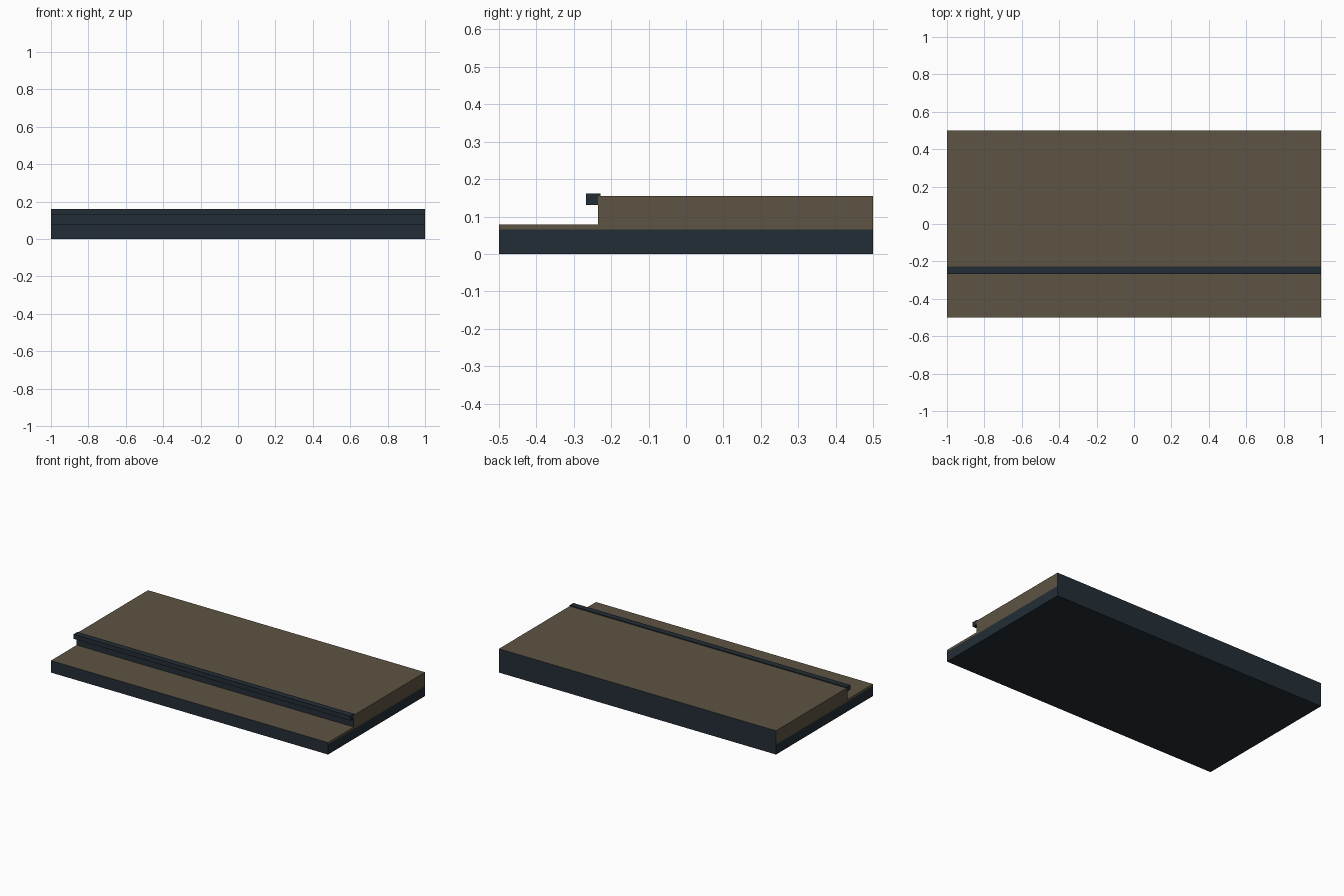
import bpy, bmesh

if "Cube" in bpy.data.objects:
    bpy.data.objects.remove(bpy.data.objects["Cube"])


def material(name, rgb):
    m = bpy.data.materials.new(name)
    m.diffuse_color = (*rgb, 1.0)
    m.use_nodes = True
    m.node_tree.nodes["Principled BSDF"].inputs["Base Color"].default_value = m.diffuse_color
    return m


dark = material("dark slate", (0.017, 0.027, 0.037))
brown = material("dull brown", (0.109, 0.087, 0.055))


def extrude_profile(name, profile, mats, rule=None):
    """Sweep a (y, z) profile along x from -1 to 1; rule picks each face's material."""
    bm = bmesh.new()
    face = bm.faces.new([bm.verts.new((-1, y, z)) for y, z in profile])
    ext = bmesh.ops.extrude_face_region(bm, geom=[face], use_keep_orig=True)
    moved = [v for v in ext["geom"] if isinstance(v, bmesh.types.BMVert)]
    bmesh.ops.translate(bm, verts=moved, vec=(2, 0, 0))
    bmesh.ops.recalc_face_normals(bm, faces=bm.faces[:])
    bm.normal_update()
    if rule:
        for f in bm.faces:
            f.material_index = rule(f.normal)
    me = bpy.data.meshes.new(name)
    bm.to_mesh(me)
    bm.free()
    for m in mats:
        me.materials.append(m)
    ob = bpy.data.objects.new(name, me)
    bpy.context.collection.objects.link(ob)
    return ob


def rect(y0, y1, z0, z1):
    return [(y0, z0), (y1, z0), (y1, z1), (y0, z1)]


# Dark foundation slab
extrude_profile("foundation_slab", rect(-0.5, 0.5, 0, 0.065), [dark])

# Stepped deck: brown tops and ends, dark front, riser and back
extrude_profile(
    "stepped_deck",
    [(-0.5, 0.065), (0.5, 0.065), (0.5, 0.155),
     (-0.235, 0.155), (-0.235, 0.078), (-0.5, 0.078)],
    [brown, dark],
    lambda n: 1 if abs(n.y) > 0.5 or n.z < -0.5 else 0)

# Dark nosing strip along the step edge
extrude_profile("step_nosing", rect(-0.267, -0.228, 0.131, 0.161), [dark])
